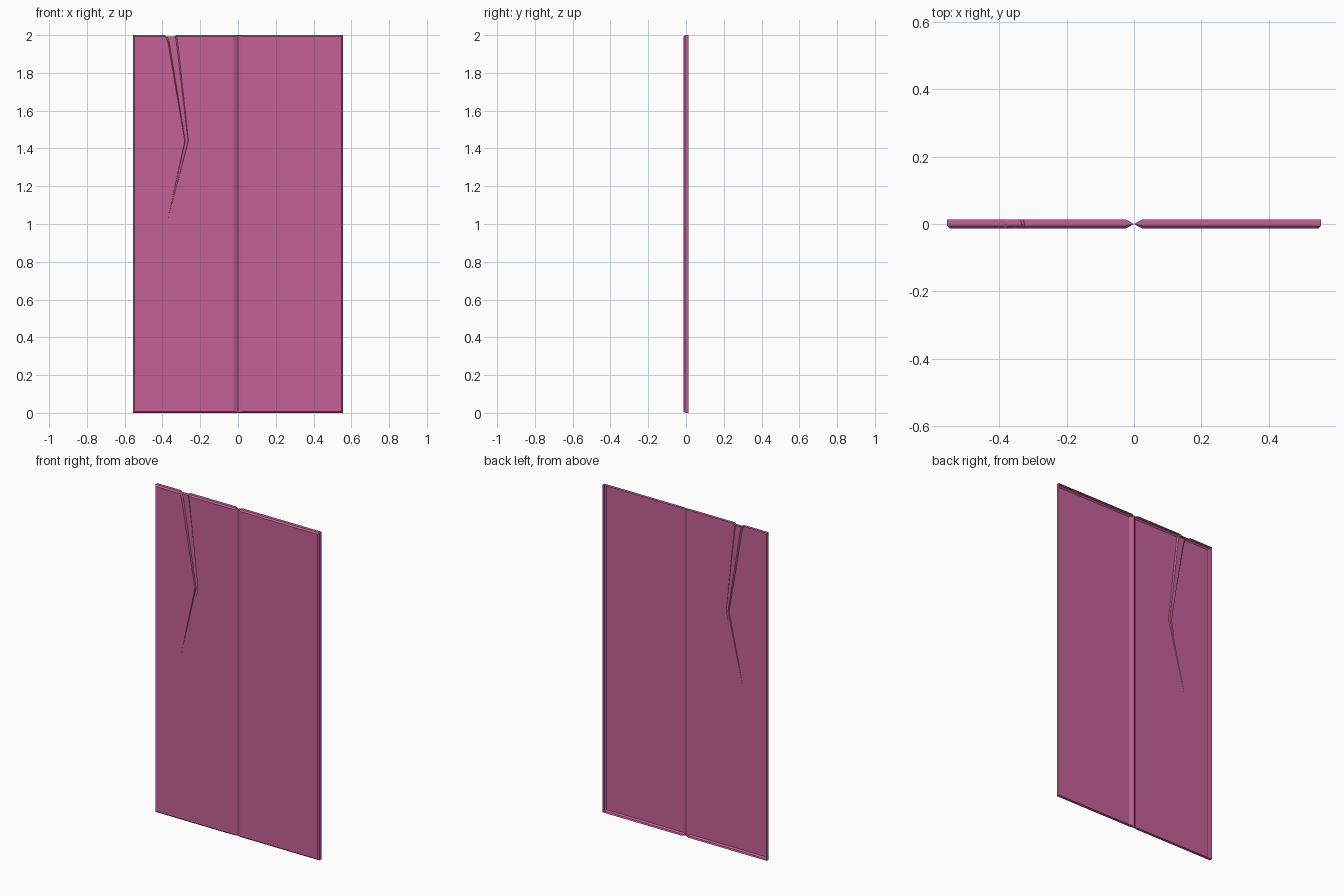
import bpy, bmesh
from mathutils import Vector

if "Cube" in bpy.data.objects:
    bpy.data.objects.remove(bpy.data.objects["Cube"])

wine = bpy.data.materials.new("dusty_magenta")
wine.diffuse_color = (0.56, 0.12, 0.31, 1)
wine.use_nodes = True
wine.node_tree.nodes["Principled BSDF"].inputs["Base Color"].default_value = wine.diffuse_color

H, W, T = 2.0, 0.555, 0.0135   # height, leaf width, half thickness
C, V, D = 0.008, 0.025, 0.007  # front chamfer, fold width, crack depth


def leaf(name, side, crack=None):
    """Thin shell, open at the back: front face, fold face and edge walls."""
    bm = bmesh.new()

    def add(*pts):
        bm.faces.new([bm.verts.new(p) for p in pts])

    def s(x, y, z):
        return (side * x, y, z)

    # outer side: chamfer and wall, then the slanted fold face
    add(s(W - C, -T, C), s(W, C - T, 0), s(W, C - T, H), s(W - C, -T, H - C))
    add(s(W, C - T, 0), s(W, T, 0), s(W, T, H), s(W, C - T, H))
    add(s(0, 0, 0), s(V, -T, C), s(V, -T, H - C), s(0, 0, H))

    # bottom: chamfer and wall
    add(s(V, -T, C), s(V, C - T, 0), s(W, C - T, 0), s(W - C, -T, C))
    add(s(V, C - T, 0), s(0, 0, 0), s(V, T, 0), s(W, T, 0), s(W, C - T, 0))
    add(s(0, 0, 0), s(V, C - T, 0), s(V, -T, C))
    add(s(0, 0, H), s(V, C - T, H), s(V, -T, H - C))

    if not crack:
        add(s(V, -T, C), s(W - C, -T, C), s(W - C, -T, H - C), s(V, -T, H - C))
        add(s(V, -T, H - C), s(V, C - T, H), s(W, C - T, H), s(W - C, -T, H - C))
        add(s(V, C - T, H), s(0, 0, H), s(V, T, H), s(W, T, H), s(W, C - T, H))
    else:
        # front, chamfer and top wall on both sides of the crack
        foot = s(crack[0][0][0] * side, -T, C)
        for rail, x_in, x_out in ((crack[0], W - C, W), (crack[1], V, V)):
            add(*rail[:-2], s(x_in, -T, H - C), s(x_in, -T, C), foot)
            add(rail[-3], rail[-2], s(x_out, C - T, H), s(x_in, -T, H - C))
            end = [s(x_out, T, H), s(x_out, C - T, H)]
            if x_in == V:
                end.insert(1, s(0, 0, H))
            add(rail[-2], rail[-1], *end)
        # sunken crack: two walls and a floor
        left, right = ([Vector(p) for p in r] for r in crack)
        n = len(left)
        floor_l, floor_r = [], []
        for i, (a, b) in enumerate(zip(left, right)):
            drop = Vector((0, D if 0 < i < n - 1 else 0, -D if i >= n - 2 else 0))
            floor_l.append(a.lerp(b, 0.15) + drop)
            floor_r.append(b.lerp(a, 0.15) + drop)
        for a, b in ((left, floor_l), (floor_l, floor_r), (floor_r, right)):
            for i in range(n - 1):
                if i == 0:
                    add(a[0], a[1], b[1])
                else:
                    add(a[i], b[i], b[i + 1], a[i + 1])

    bmesh.ops.remove_doubles(bm, verts=bm.verts[:], dist=1e-5)
    bmesh.ops.recalc_face_normals(bm, faces=bm.faces[:])
    # make the front face point to -y
    front = max(bm.faces, key=lambda f: f.calc_area())
    if front.normal.y > 0:
        bmesh.ops.reverse_faces(bm, faces=bm.faces[:])
    me = bpy.data.meshes.new(name)
    bm.to_mesh(me)
    bm.free()
    me.materials.append(wine)
    ob = bpy.data.objects.new(name, me)
    bpy.context.collection.objects.link(ob)
    return ob


# crack edges from the tip up the front and over the top wall
tip = (-0.375, -T, 1.01)
crack_left = [tip, (-0.282, -T, 1.44), (-0.372, -T, 1.965),
              (-0.383, -T, H - C), (-0.388, C - T, H), (-0.397, T, H)]
crack_right = [tip, (-0.262, -T, 1.44), (-0.319, -T, 1.965),
               (-0.323, -T, H - C), (-0.325, C - T, H), (-0.327, T, H)]

# two leaves meeting at the fold
leaf("right_leaf", 1)
leaf("left_leaf", -1, (crack_left, crack_right))
